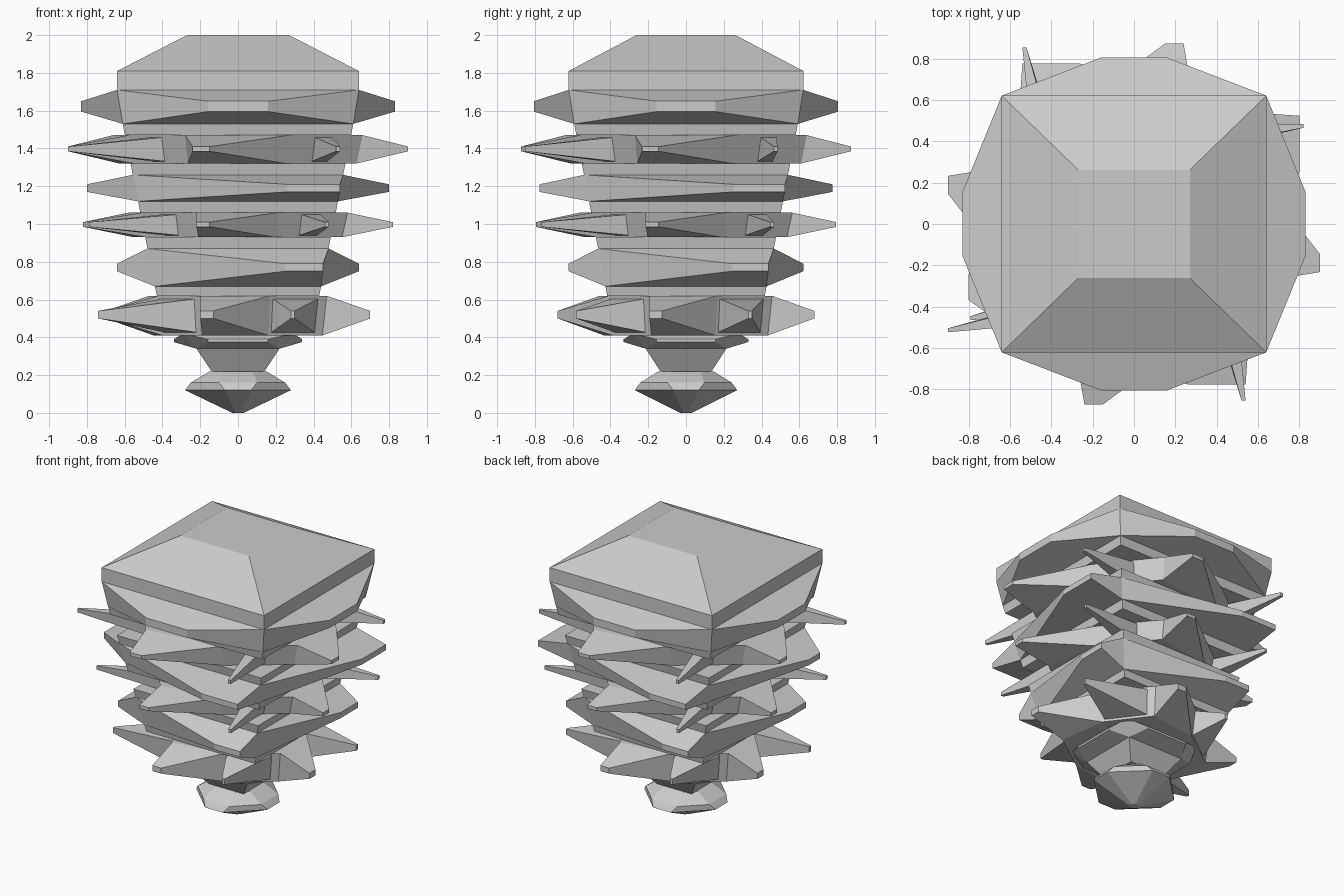
import bpy

if "Cube" in bpy.data.objects:
    bpy.data.objects.remove(bpy.data.objects["Cube"])

YS = 0.97  # plan is slightly shallower than wide


def rot(p, k):
    x, y = p[0], p[1]
    for _ in range(k):
        x, y = -y, x
    return (x, y) + tuple(p[2:])


def half(z):
    """Half width of the tapering square trunk at height z."""
    return 0.64 if z > 1.7 else 0.43 + (z - 0.62) * 0.198


def square(h):
    return [(-h, -h), (h, -h), (h, h), (-h, h)]


def octagon(a, b):
    return [rot(p, k) for k in range(4) for p in ((-b, -a), (b, -a))]


def lerp(a, b, t):
    return tuple(u + (v - u) * t for u, v in zip(a, b))


class Builder:
    def __init__(self):
        self.v, self.f = [], []

    def face(self, pts):
        n = len(self.v)
        self.v += [(x, y * YS, z) for x, y, z in pts]
        self.f.append(tuple(range(n, n + len(pts))))

    def cap(self, poly, z, up):
        pts = [(x, y, z) for x, y in poly]
        self.face(pts if up else pts[::-1])

    def skirt(self, base, tip):
        for i in range(4):
            j = (i + 1) % 4
            self.face([base[i], base[j], tip[j], tip[i]])

    def quad(self, a, b, c, d, z0, z1):
        return [(*a, z0), (*b, z0), (*c, z1), (*d, z1)]

    def tube(self, p0, z0, p1, z1):
        n = len(p0)
        for i in range(n):
            j = (i + 1) % n
            self.face(self.quad(p0[i], p0[j], p1[j], p1[i], z0, z1))

    def ridges(self, h0, z0, h1, z1, tips, off, t0, t1):
        """Square band whose four sides are drawn out into ridges."""
        lo, hi = square(h0), square(h1)
        for k in range(4):
            j = (k + 1) % 4
            x0, x1 = tips[k % len(tips)]
            tip = tip_quad(x0, x1, -off, t0, t1, k)
            self.skirt(self.quad(lo[k], lo[j], hi[j], hi[k], z0, z1), tip)
            self.face(tip)

    def finish(self, name):
        me = bpy.data.meshes.new(name)
        me.from_pydata(self.v, [], self.f)
        ob = bpy.data.objects.new(name, me)
        bpy.context.collection.objects.link(ob)
        bpy.context.view_layer.objects.active = ob
        ob.select_set(True)
        bpy.ops.object.mode_set(mode='EDIT')
        bpy.ops.mesh.select_all(action='SELECT')
        bpy.ops.mesh.remove_doubles(threshold=0.0005)
        bpy.ops.object.mode_set(mode='OBJECT')
        ob.select_set(False)


def tip_quad(x0, x1, y, z0, z1, k):
    return [rot(p, k) for p in ((x0, y, z0), (x1, y, z0), (x1, y, z1), (x0, y, z1))]


def ridge_tier(name, zs, tips, off, t0, t1, crown=None):
    b = Builder()
    za, zb, zc, zd = zs
    s = [square(half(z)) for z in zs]
    b.cap(s[0], za, False)
    b.tube(s[0], za, s[1], zb)
    b.ridges(half(zb), zb, half(zc), zc, tips, off, t0, t1)
    b.tube(s[2], zc, s[3], zd)
    if crown:  # sloped roof on the last tier
        h, z = crown
        b.tube(s[3], zd, square(h), z)
        b.cap(square(h), z, True)
    else:
        b.cap(s[3], zd, True)
    b.finish(name)


def spike_tier(name, z0, z1, p, a, blade, span, thorns, t0, t1):
    """Section with a broad blade and a thin thorn on each quarter."""
    b = Builder()
    hi = [rot(q, k) for k in range(4) for q in (p, a)]
    lo = [(x * 0.95, y * 0.95) for x, y in hi]
    b.cap(lo, z0, False)
    b.cap(hi, z1, True)
    for k in range(4):
        i = 2 * k
        # Thorn rises from part of the corner face
        q = b.quad(lo[i], lo[i + 1], hi[i + 1], hi[i], z0, z1)
        bot = [lerp(q[0], q[1], u) for u in span]
        top = [lerp(q[3], q[2], u) for u in span]
        base = [lerp(bot[0], top[0], .08), lerp(bot[1], top[1], .08),
                lerp(bot[1], top[1], .92), lerp(bot[0], top[0], .92)]
        b.skirt(q, base)
        tx, ty = thorns[k % len(thorns)]
        tip = tip_quad(tx - 0.02, tx, -ty, t0, t1, k)
        b.skirt(base, tip)
        b.face(tip)
        # Blade uses the whole next face
        m, n = i + 1, (i + 2) % 8
        q = b.quad(lo[m], lo[n], hi[n], hi[m], z0, z1)
        tip = tip_quad(*blade[:2], -blade[2], t0, t1, (k + 1) % 4)
        b.skirt(q, tip)
        b.face(tip)
    b.finish(name)


# Pointed root
b = Builder()
prof = [(0, .03, .012), (.12, .28, .07), (.16, .25, .10), (.22, .15, .08)]
b.cap(octagon(*prof[0][1:]), 0, False)
for l, u in zip(prof, prof[1:]):
    b.tube(octagon(*l[1:]), l[0], octagon(*u[1:]), u[0])
b.cap(octagon(*prof[-1][1:]), .22, True)
b.finish("root")

# Flared neck
b = Builder()
b.tube(square(.14), .22, square(.22), .34)
b.ridges(.22, .34, .29, .42, [(-.16, .16)], .34, .375, .39)
b.finish("neck")

# Spiked tiers
spike_tier("lower_spikes", .41, .62, (.17, -.42), (.47, -.20),
           (-.20, -.13, .70), (.05, .85),
           [(.30, .60), (.36, .70), (.30, .60), (.36, .74)], .50, .54)
spike_tier("middle_spikes", .93, 1.06, (.21, -.51), (.58, -.22),
           (-.22, -.15, .82), (.35, .62), [(.48, .79)], .985, 1.01)
spike_tier("upper_spikes", 1.32, 1.47, (.27, -.58), (.66, -.28),
           (-.24, -.15, .90), (.36, .58),
           [(.54, .88), (.50, .82), (.54, .88), (.54, .90)], 1.385, 1.41)

# Ridged tiers and sloped crown
ridge_tier("lower_ridges", (.62, .67, .87, .93), [(.25, .45)], .64, .75, .79)
w = (.26, .54)
ridge_tier("middle_ridges", (1.06, 1.12, 1.26, 1.32), [w, w, w, (.25, .38)],
           .80, 1.17, 1.21)
ridge_tier("crown", (1.47, 1.53, 1.71, 1.81), [(-.16, .16)], .83, 1.595, 1.65,
           crown=(.27, 2.0))
